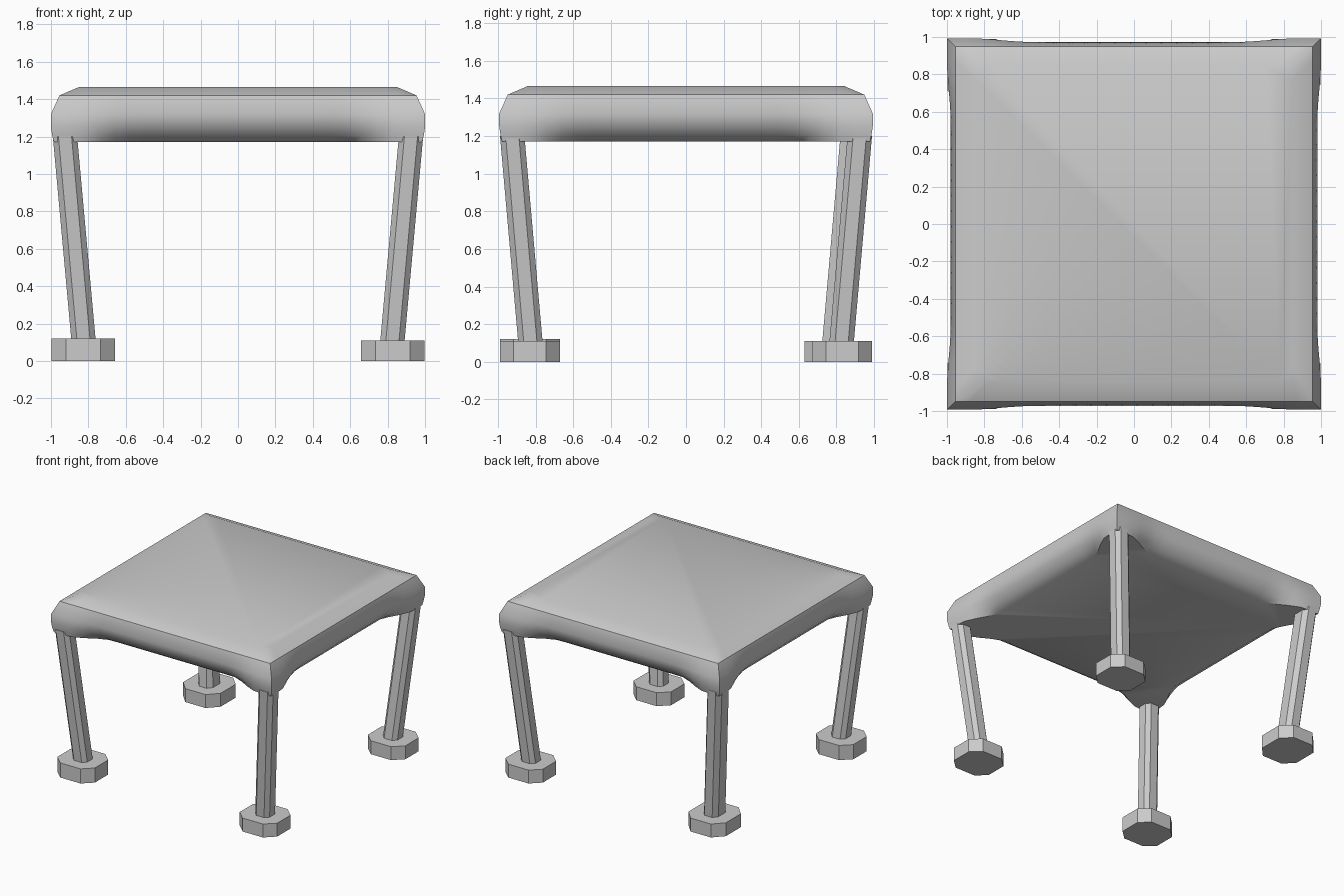
import bpy, bmesh, math

if "Cube" in bpy.data.objects:
    bpy.data.objects.remove(bpy.data.objects["Cube"])


def finish(name, bm, smooth=False):
    bmesh.ops.recalc_face_normals(bm, faces=bm.faces)
    mesh = bpy.data.meshes.new(name)
    bm.to_mesh(mesh)
    bm.free()
    ob = bpy.data.objects.new(name, mesh)
    bpy.context.collection.objects.link(ob)
    if smooth:
        bpy.ops.object.select_all(action='DESELECT')
        ob.select_set(True)
        bpy.context.view_layer.objects.active = ob
        bpy.ops.object.shade_smooth_by_angle(angle=math.radians(35))
    return ob


def loft(bm, rings):
    # skin between stacked rings and cap both ends
    vs = [[bm.verts.new(p) for p in r] for r in rings]
    n = len(vs[0])
    for a, b in zip(vs, vs[1:]):
        for i in range(n):
            j = (i + 1) % n
            bm.faces.new((a[i], a[j], b[j], b[i]))
    bm.faces.new(vs[0])
    bm.faces.new(vs[-1])


# Seat cushion: square rings whose lower sides tuck in between the corners
def seat_ring(z, corner, middle, steps=24):
    pts = []
    for side in range(4):
        a = side * math.pi / 2
        for i in range(steps):
            t = -1 + 2 * i / steps
            w = min(1, max(0, (abs(t) - 0.55) / 0.33))
            w = w * w * (3 - 2 * w)
            x, y = t * corner, -(middle + (corner - middle) * w)
            pts.append((x * math.cos(a) - y * math.sin(a),
                        (x * math.sin(a) + y * math.cos(a)) * 0.993, z))
    return pts


bm = bmesh.new()
levels = [(1.17, 0.985, 0.86), (1.205, 0.993, 0.915), (1.25, 1.0, 0.955),
          (1.32, 1.0, 0.98), (1.42, 0.955, 0.955), (1.465, 0.85, 0.85)]
loft(bm, [seat_ring(*l) for l in levels])
finish("seat", bm, True)


# Chamfered rectangle with eight sides
def octagon(cx, cy, z, hx, hy, cut):
    a, b = hx * (1 - cut), hy * (1 - cut)
    return [(cx + x, cy + y, z) for x, y in
            ((a, -hy), (hx, -b), (hx, b), (a, hy),
             (-a, hy), (-hx, b), (-hx, -b), (-a, -hy))]


# Splayed legs and feet; the back left one is deeper
for name, sx, sy in (("front_left", -1, -1), ("front_right", 1, -1),
                     ("back_left", -1, 1), ("back_right", 1, 1)):
    deep = name == "back_left"
    leg_y, foot_y = (0.083, 0.18) if deep else (0.065, 0.16)
    fy = 0.81 if deep else 0.83
    foot_top = 0.12 if name == "front_left" else 0.11
    bm = bmesh.new()
    loft(bm, [octagon(sx * 0.825, sy * (fy - 0.003), 0.1, 0.065, leg_y, 0.46),
              octagon(sx * 0.925, sy * (fy + 0.094), 1.2, 0.065, leg_y, 0.46)])
    finish(name + "_leg", bm)
    bm = bmesh.new()
    loft(bm, [octagon(sx * 0.827, sy * fy, 0, 0.17, foot_y, 0.46),
              octagon(sx * 0.827, sy * fy, foot_top, 0.17, foot_y, 0.46)])
    finish(name + "_foot", bm)
